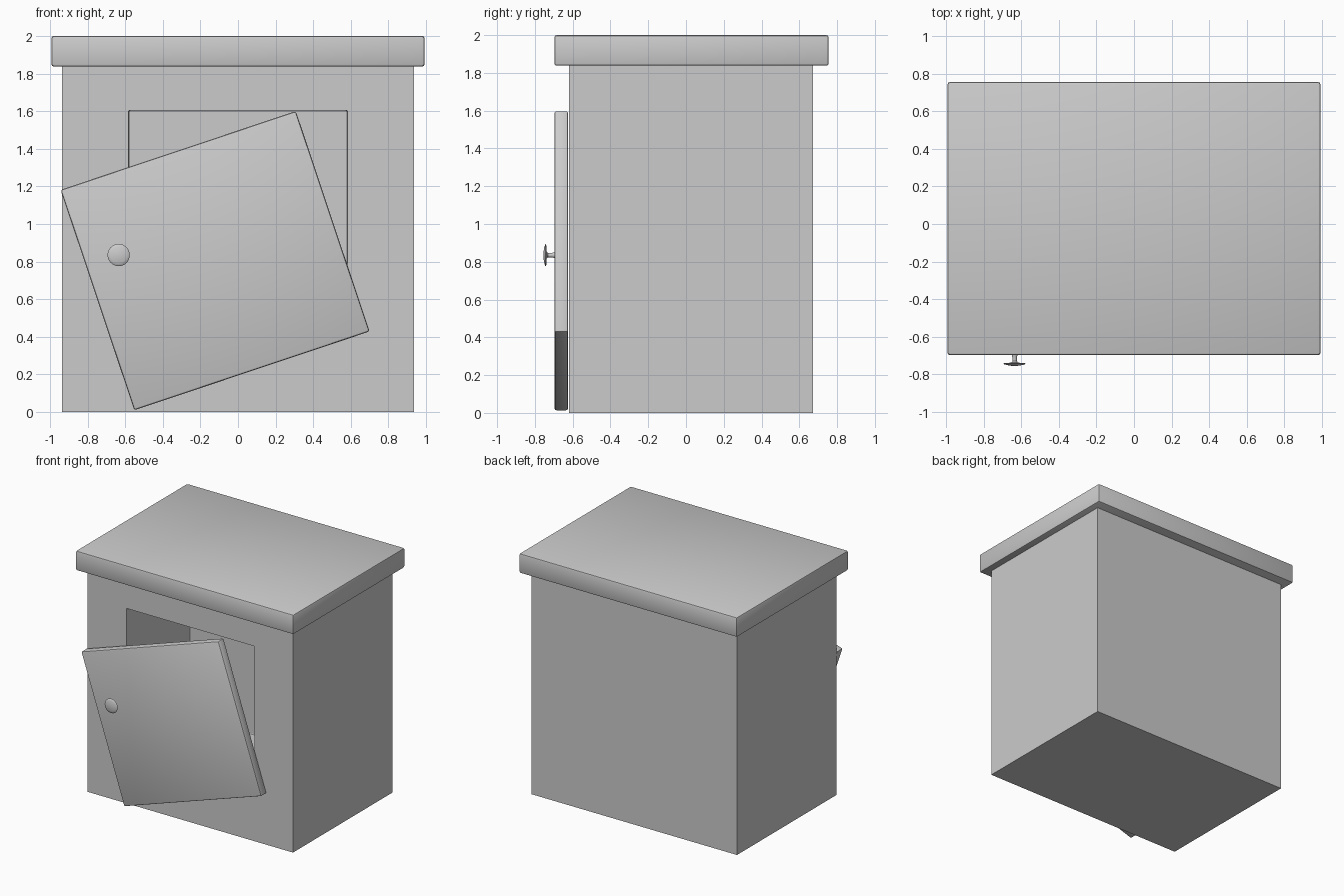
import bpy, bmesh, math
from mathutils import Matrix

if "Cube" in bpy.data.objects:
    bpy.data.objects.remove(bpy.data.objects["Cube"])


def box(name, lo, hi, bevel=0.0, segments=2):
    """Axis-aligned box between two corners, with optional rounded edges."""
    size = [b - a for a, b in zip(lo, hi)]
    mid = [(a + b) / 2 for a, b in zip(lo, hi)]
    bm = bmesh.new()
    bmesh.ops.create_cube(bm, size=1)
    bmesh.ops.scale(bm, vec=size, verts=bm.verts)
    if bevel:
        bmesh.ops.bevel(bm, geom=bm.edges[:], offset=bevel, segments=segments,
                        profile=0.5, affect='EDGES')
    return finish(name, bm, mid)


def finish(name, bm, location):
    bmesh.ops.recalc_face_normals(bm, faces=bm.faces)
    mesh = bpy.data.meshes.new(name)
    bm.to_mesh(mesh)
    bm.free()
    ob = bpy.data.objects.new(name, mesh)
    ob.location = location
    bpy.context.collection.objects.link(ob)
    return ob


def lathe(name, profile, location, steps=32):
    """Revolve (radius, y) points around the y axis."""
    bm = bmesh.new()
    verts = [bm.verts.new((r, y, 0)) for r, y in profile]
    edges = [bm.edges.new(pair) for pair in zip(verts, verts[1:])]
    bmesh.ops.spin(bm, geom=verts + edges, cent=(0, 0, 0), axis=(0, 1, 0),
                   angle=math.tau, steps=steps)
    bmesh.ops.remove_doubles(bm, verts=bm.verts, dist=0.0005)
    return finish(name, bm, location)


def smooth(ob):
    bpy.ops.object.select_all(action='DESELECT')
    ob.select_set(True)
    bpy.context.view_layer.objects.active = ob
    bpy.ops.object.shade_smooth_by_angle(angle=math.radians(35))


# Cabinet body with a recess cut into the front
body = box("cabinet_body", (-0.935, -0.62, 0), (0.935, 0.672, 1.85))
recess = box("recess_cutter", (-0.583, -0.80, 0.40), (0.583, 0.21, 1.605), 0.008)
recess.hide_render = True
recess.hide_set(True)
cut = body.modifiers.new("recess", 'BOOLEAN')
cut.operation = 'DIFFERENCE'
cut.solver = 'EXACT'
cut.object = recess

# Overhanging top slab
top = box("top_slab", (-0.992, -0.697, 1.838), (0.992, 0.755, 2.0), 0.012)

# Loose door, hanging crooked in front of the recess
door = box("crooked_door", (-0.782, -0.697, 0.187), (0.538, -0.624, 1.423), 0.012)
door.rotation_euler.y = math.radians(-18.5)

# Round knob with a flared stem
knob = lathe("door_knob", [
    (0, -0.755), (0.020, -0.754), (0.042, -0.750), (0.056, -0.746),
    (0.059, -0.743), (0.055, -0.740), (0.035, -0.739), (0.017, -0.737),
    (0.012, -0.730), (0.012, -0.712), (0.016, -0.690), (0, -0.690)],
    (-0.635, 0, 0.835))

for part in (top, door, knob):
    smooth(part)
